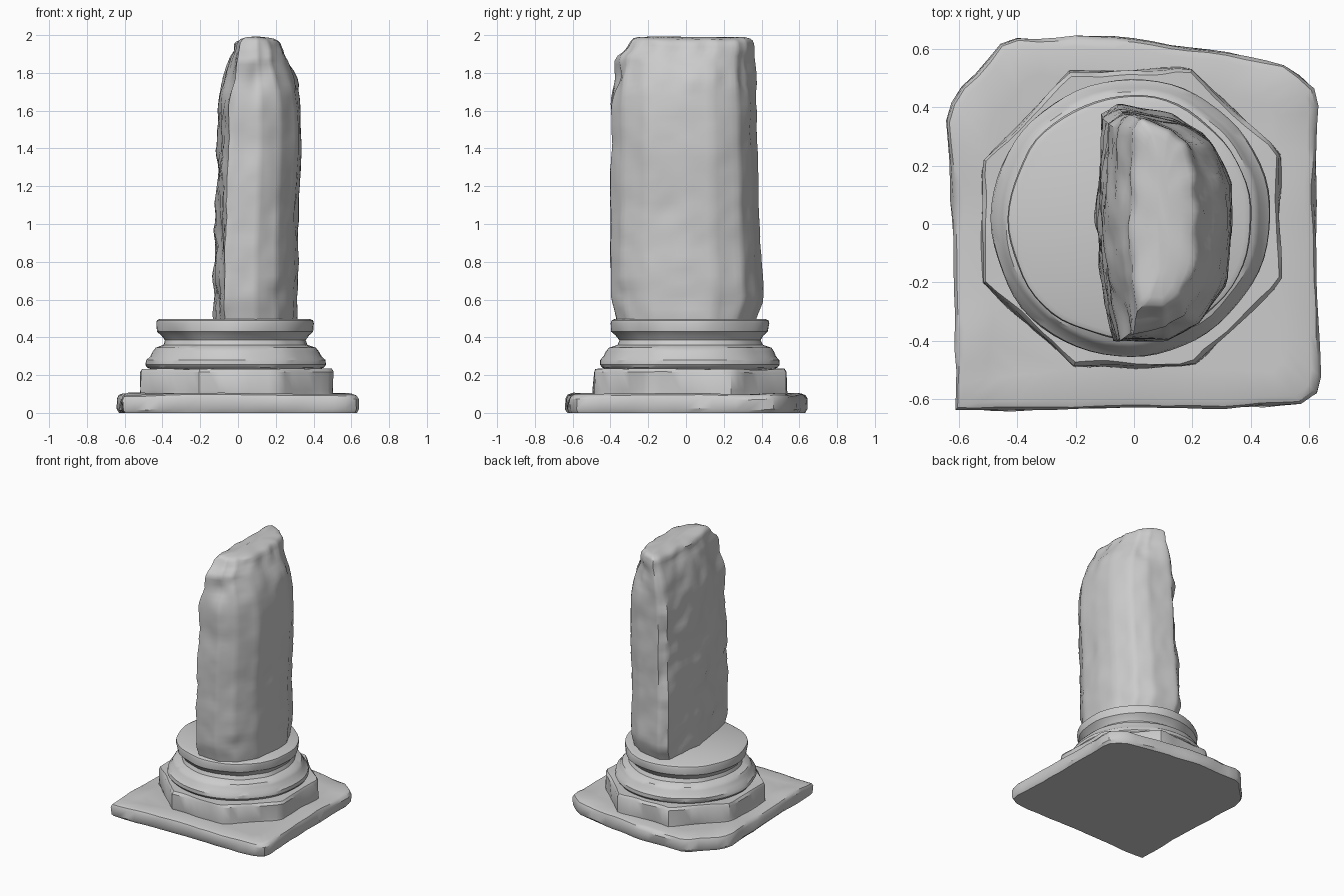
import bpy, bmesh, math
from mathutils import Vector, noise


def lerp_table(table, z):
    # piecewise linear lookup: rows are (z, values...)
    if z <= table[0][0]:
        return table[0][1:]
    for a, b in zip(table, table[1:]):
        if z <= b[0]:
            t = (z - a[0]) / (b[0] - a[0])
            return tuple(p + (q - p) * t for p, q in zip(a[1:], b[1:]))
    return table[-1][1:]


def resample(pts, n):
    # evenly spaced points along a closed outline
    pts = [Vector(p) for p in pts]
    loop = pts + [pts[0]]
    rows, d = [(0.0, *loop[0])], 0.0
    for a, b in zip(loop, loop[1:]):
        d += (b - a).length
        rows.append((d, *b))
    return [Vector(lerp_table(rows, d * i / n)) for i in range(n)]


def loft(name, rings, angle=35):
    # skin a stack of rings and cap both ends
    bm = bmesh.new()
    vs = [[bm.verts.new(p) for p in r] for r in rings]
    n = len(rings[0])
    for a, b in zip(vs, vs[1:]):
        for i in range(n):
            j = (i + 1) % n
            bm.faces.new((a[i], a[j], b[j], b[i]))
    bm.faces.new(vs[0][::-1])
    bm.faces.new(vs[-1])
    bmesh.ops.recalc_face_normals(bm, faces=bm.faces)
    me = bpy.data.meshes.new(name)
    bm.to_mesh(me)
    bm.free()
    ob = bpy.data.objects.new(name, me)
    bpy.context.collection.objects.link(ob)
    bpy.ops.object.select_all(action='DESELECT')
    ob.select_set(True)
    bpy.context.view_layer.objects.active = ob
    bpy.ops.object.shade_smooth_by_angle(angle=math.radians(angle))
    return ob


def rough(p, freq, amp):
    # weathering offset
    return noise.noise(Vector(p) * freq) * amp


def worn_slab(name, outline, n, levels, centre, amp):
    # levels are (inset, z); the outline is worn by noise
    rings, c = [], Vector(centre)
    pts = resample(outline, n)
    for inset, z in levels:
        ring = []
        for p in pts:
            d = p - c
            q = p - d.normalized() * (inset + rough((p.x, p.y, z * 3), 7, amp))
            ring.append((q.x, q.y, max(0, z + rough((p.x, p.y, 5), 4, amp) * (z > 0.01))))
        rings.append(ring)
    return loft(name, rings)


# Square plinth with a worn corner
worn_slab("plinth", [(-0.61, -0.635), (0.2, -0.63), (0.57, -0.62), (0.64, -0.57),
                     (0.62, -0.1), (0.625, 0.45), (0.53, 0.54), (0.3, 0.59), (-0.08, 0.64),
                     (-0.44, 0.635), (-0.53, 0.53), (-0.6, 0.46), (-0.64, 0.37),
                     (-0.625, 0.1), (-0.61, -0.3)], 72,
          [(0.012, 0.0), (0, 0.02), (0, 0.075), (0.01, 0.093), (0.035, 0.102), (0.15, 0.1)],
          (0, 0), 0.012)

# Octagonal step
C = (-0.012, 0.02)
worn_slab("octagonal_step", [(-0.22, 0.52), (0.19, 0.535), (0.495, 0.25), (0.505, -0.2),
                             (0.2, -0.49), (-0.21, -0.485), (-0.515, -0.2), (-0.52, 0.21)], 64,
          [(0, 0.095), (0, 0.12), (0.003, 0.215), (0.015, 0.232), (0.08, 0.232)],
          C, 0.012)

# Turned moulding rings
profile = [(0.43, 0.225), (0.465, 0.24), (0.475, 0.255), (0.473, 0.28), (0.455, 0.30),
           (0.445, 0.325), (0.43, 0.345), (0.385, 0.36), (0.373, 0.385), (0.39, 0.41),
           (0.412, 0.43), (0.417, 0.475), (0.413, 0.49), (0.395, 0.498)]
rings = []
for r, z in profile:
    ring = []
    for i in range(64):
        a = math.tau * i / 64
        w = r + rough((math.cos(a), math.sin(a), z * 4), 2.5, 0.012)
        ring.append((C[0] + w * math.cos(a), C[1] + w * math.sin(a), z))
    rings.append(ring)
loft("base_moulding", rings)

# Broken shaft: D-shaped section, fitted to (left, right, front, back) limits by height
section = resample([(-0.75, -1), (0.0, -1), (0.5, -0.85), (0.9, -0.5), (1, 0), (0.97, 0.38),
                    (0.68, 0.74), (0.2, 0.9), (-0.65, 1), (-0.9, 0.9), (-0.96, 0.4),
                    (-1, 0.1), (-0.9, -0.4)], 80)
limits = [(0.48, -0.12, 0.31, -0.36, 0.37), (0.53, -0.125, 0.315, -0.37, 0.39),
          (0.6, -0.13, 0.315, -0.395, 0.415), (0.7, -0.135, 0.32, -0.40, 0.41),
          (0.9, -0.125, 0.315, -0.40, 0.395), (1.2, -0.112, 0.33, -0.40, 0.388),
          (1.4, -0.11, 0.338, -0.395, 0.382), (1.6, -0.105, 0.335, -0.395, 0.378),
          (1.7, -0.09, 0.32, -0.395, 0.375), (1.8, -0.065, 0.285, -0.39, 0.372),
          (1.88, -0.04, 0.25, -0.38, 0.37), (1.92, -0.025, 0.235, -0.32, 0.37),
          (1.955, -0.02, 0.225, -0.30, 0.36), (1.975, 0.0, 0.205, -0.285, 0.35),
          (1.985, 0.04, 0.16, -0.25, 0.31), (1.993, 0.08, 0.12, -0.17, 0.22)]
# chips: (position, radius, depth)
chips = [((0.1, -0.4, 1.78), 0.09, 0.04), ((0.22, 0.36, 1.85), 0.12, 0.03),
         ((0.33, -0.1, 1.08), 0.06, 0.012), ((0.22, -0.34, 0.62), 0.06, 0.02),
         ((0.05, -0.4, 1.42), 0.09, 0.012), ((-0.12, 0.3, 1.7), 0.1, 0.03),
         ((-0.1, -0.35, 1.75), 0.1, 0.03), ((0.32, 0.2, 0.56), 0.07, 0.015)]
heights = [0.48 + 0.035 * i for i in range(40)] + [1.865, 1.89, 1.915, 1.935, 1.955,
                                                   1.968, 1.977, 1.985, 1.993]
rings = []
for z in heights:
    x0, x1, y0, y1 = lerp_table(limits, z)
    ring = []
    for s in section:
        p = Vector(((x0 + x1) / 2 + s.x * (x1 - x0) / 2, (y0 + y1) / 2 + s.y * (y1 - y0) / 2, z))
        out = Vector((s.x, s.y, 0)).normalized()
        broken = 1 if s.x < -0.7 or z > 1.72 else 0.35
        amp = broken * (0.4 if z > 1.97 else 1)
        p += out * (rough(p, 5, 0.022) + rough(p, 13, 0.012)) * amp
        for c, r, depth in chips:
            p -= out * depth * math.exp(-((p - Vector(c)).length / r) ** 2)
        p.z += rough(p, 6, 0.015) if z > 1.9 else 0
        p.z = min(p.z, 2.0)
        ring.append(p)
    rings.append(ring)
loft("broken_shaft", rings, 40)
